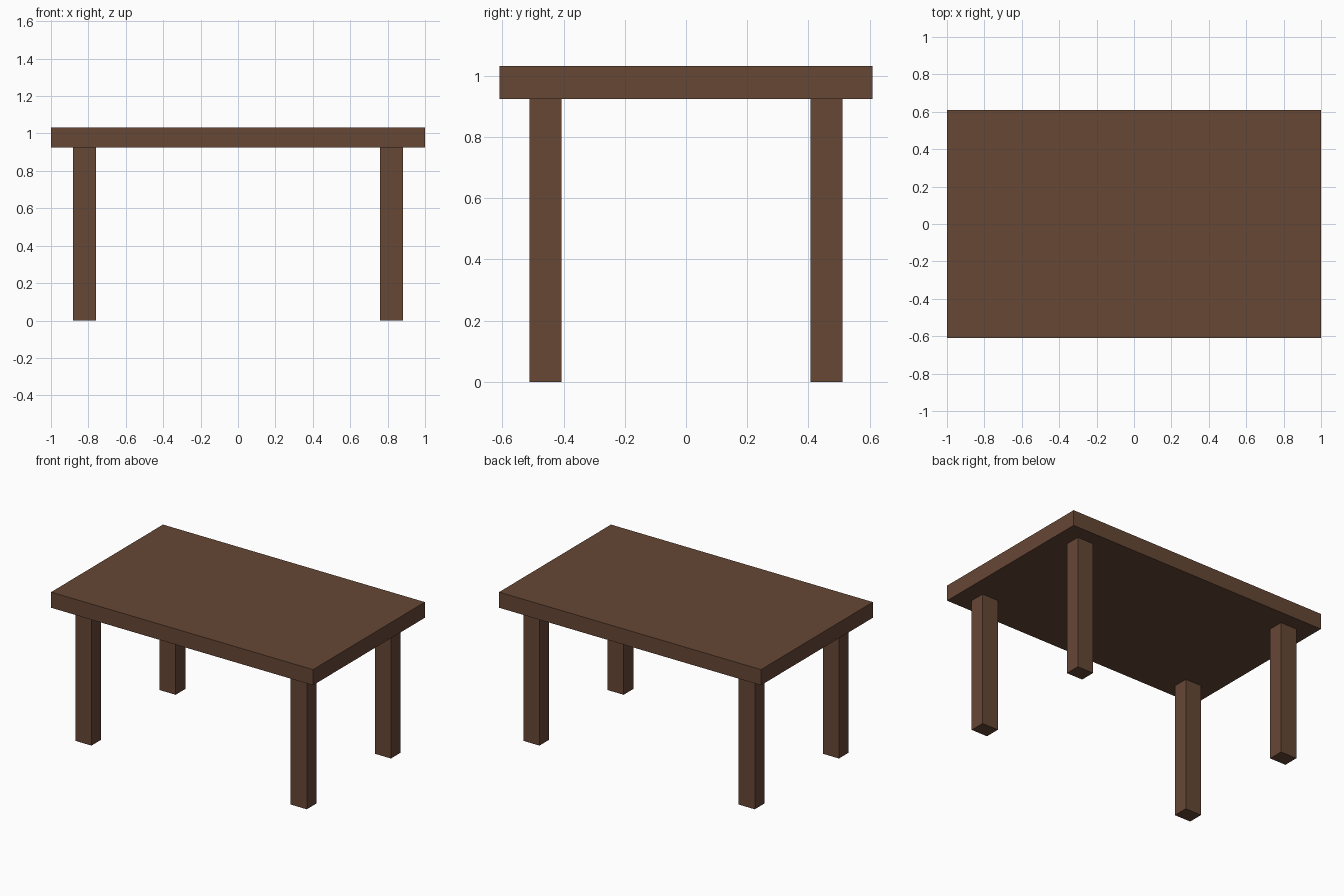
import bpy

cube = bpy.data.objects.get("Cube")
if cube:
    bpy.data.objects.remove(cube, do_unlink=True)

# Dark brown wood
COLOR = (0.133, 0.063, 0.036, 1)
wood = bpy.data.materials.new("dark_brown_wood")
wood.use_nodes = True
wood.diffuse_color = COLOR
wood.node_tree.nodes["Principled BSDF"].inputs["Base Color"].default_value = COLOR


def box(name, center, size):
    bpy.ops.mesh.primitive_cube_add(size=1, location=center)
    ob = bpy.context.object
    ob.name = name
    ob.scale = size
    bpy.ops.object.transform_apply(location=False, rotation=False, scale=True)
    ob.data.materials.append(wood)
    return ob


HEIGHT = 1.033
LEG_HEIGHT = 0.925
THICKNESS = HEIGHT - LEG_HEIGHT

# Table top slab
box("table_top", (0, 0, LEG_HEIGHT + THICKNESS / 2), (2, 1.22, THICKNESS))

# Four square legs, set in from the corners
for side, x in (("left", 0.822), ("right", -0.822)):
    for end, y in (("front", -0.459), ("back", 0.459)):
        box(f"{end}_{side}_leg", (x, y, LEG_HEIGHT / 2), (0.123, 0.105, LEG_HEIGHT))
